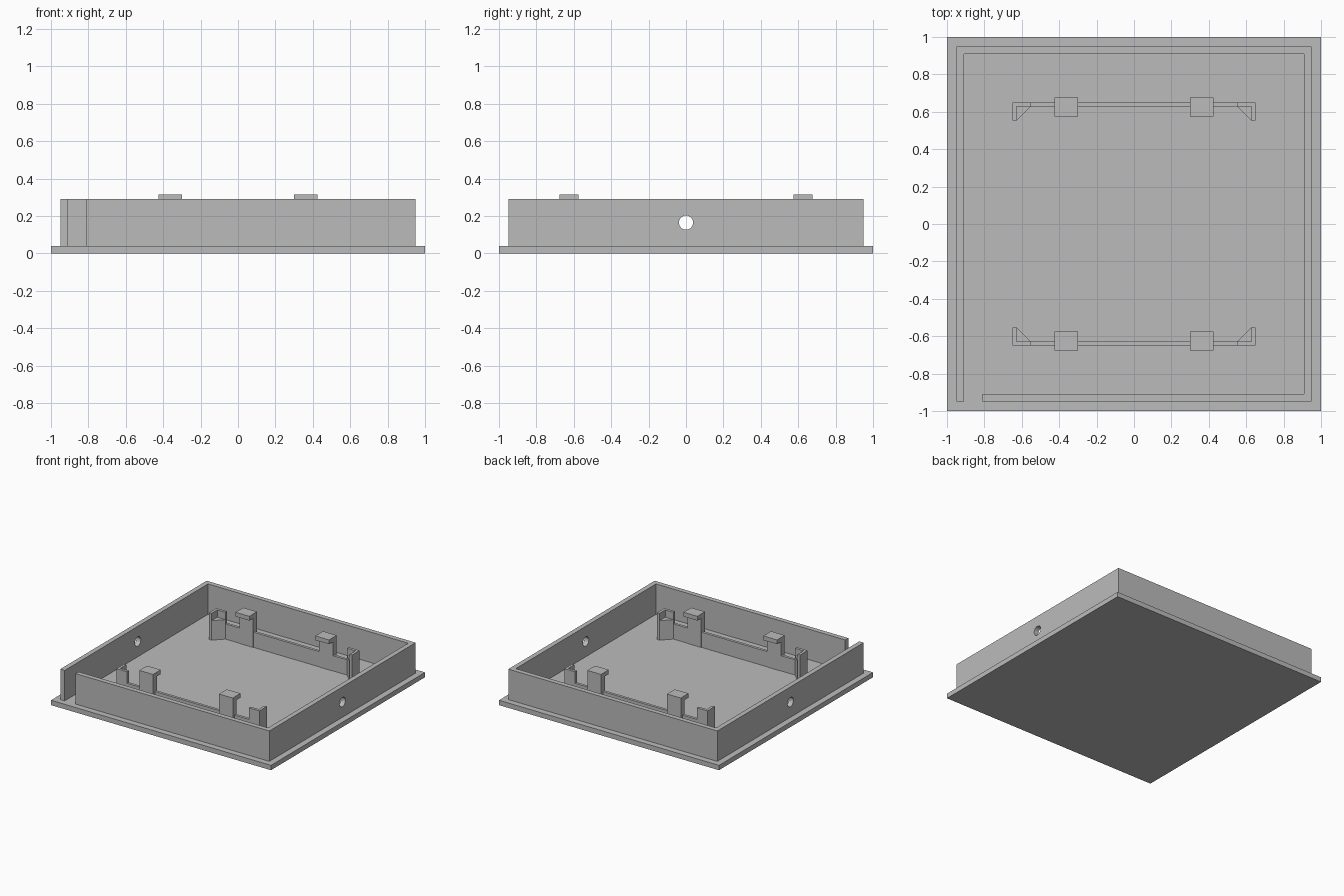
import bpy
import bmesh

cube = bpy.data.objects.get("Cube")
if cube:
    bpy.data.objects.remove(cube, do_unlink=True)

# Single plain grey
grey = bpy.data.materials.new("plain grey")
grey.use_nodes = True
colour = (0.5, 0.5, 0.5, 1)
grey.diffuse_color = colour
grey.node_tree.nodes["Principled BSDF"].inputs["Base Color"].default_value = colour


def prism(name, outline, z0, z1):
    """Extrude a flat outline from z0 up to z1."""
    bm = bmesh.new()
    base = bm.faces.new([bm.verts.new((x, y, z0)) for x, y in outline])
    extruded = bmesh.ops.extrude_face_region(bm, geom=[base], use_keep_orig=True)
    top = [v for v in extruded["geom"] if isinstance(v, bmesh.types.BMVert)]
    bmesh.ops.translate(bm, vec=(0, 0, z1 - z0), verts=top)
    bmesh.ops.recalc_face_normals(bm, faces=bm.faces)
    mesh = bpy.data.meshes.new(name)
    bm.to_mesh(mesh)
    bm.free()
    mesh.materials.append(grey)
    obj = bpy.data.objects.new(name, mesh)
    bpy.context.collection.objects.link(obj)
    return obj


def box(name, x0, x1, y0, y1, z0, z1):
    return prism(name, [(x0, y0), (x1, y0), (x1, y1), (x0, y1)], z0, z1)


FLOOR, RIM = 0.04, 0.29
OUT, IN, GAP = 0.95, 0.91, -0.81

# Base plate
box("base_plate", -1, 1, -1, 1, 0, FLOOR)

# Surrounding wall, open at one front corner
wall = prism("outer_wall", [
    (GAP, -IN), (IN, -IN), (IN, IN), (-IN, IN), (-IN, -OUT),
    (-OUT, -OUT), (-OUT, OUT), (OUT, OUT), (OUT, -OUT), (GAP, -OUT)], FLOOR, RIM)

# Round hole through both side walls
bpy.ops.mesh.primitive_cylinder_add(vertices=32, radius=0.038, depth=2.4,
                                    location=(0, 0, 0.165), rotation=(0, 1.570796, 0))
cutter = bpy.context.object
cutter.name = "hole_cutter"
cutter.hide_render = True
cutter.data.materials.append(grey)
cut = wall.modifiers.new("side_holes", 'BOOLEAN')
cut.operation = 'DIFFERENCE'
cut.solver = 'EXACT'
cut.object = cutter
bpy.context.view_layer.objects.active = wall
bpy.ops.object.modifier_apply(modifier=cut.name)
bpy.data.objects.remove(cutter, do_unlink=True)

# Board holders, mirrored front to back and left to right
R0, R1 = 0.628, 0.65
LEG = 0.553
for sy, row in ((-1, "front"), (1, "back")):
    # Low rail between the corner posts
    box(row + "_rail", -LEG, LEG, sy * R0, sy * R1, FLOOR, 0.165)
    for sx, side in ((-1, "right"), (1, "left")):
        tag = f"{row}_{side}_"
        # L-shaped corner post
        corner = [(LEG, R0), (R0, R0), (R0, LEG), (R1, LEG), (R1, R1), (LEG, R1)]
        prism(tag + "corner_post", [(sx * x, sy * y) for x, y in corner], FLOOR, 0.26)
        # Triangular rest inside the corner
        rest = [(LEG, R0), (R0, LEG), (R0, R0)]
        prism(tag + "corner_rest", [(sx * x, sy * y) for x, y in rest], FLOOR, 0.2)
        # Clip post with an inward lip
        xa, xb = sx * 0.3, sx * 0.425
        box(tag + "clip_post", xa, xb, sy * 0.625, sy * 0.675, FLOOR, 0.28)
        box(tag + "clip_lip", xa, xb, sy * 0.575, sy * 0.675, 0.28, 0.315)
